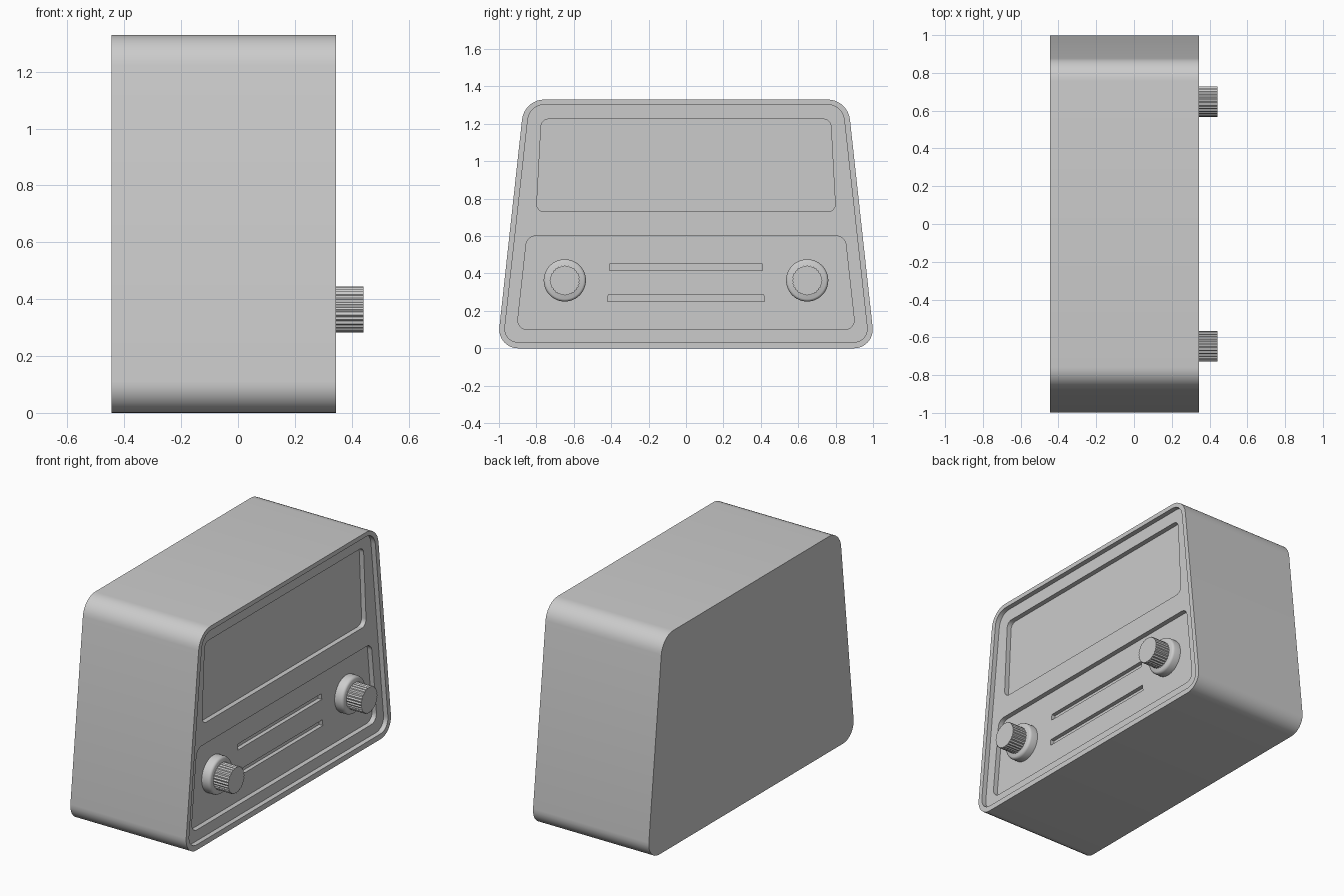
import bpy, bmesh, math
from mathutils import Vector

if "Cube" in bpy.data.objects:
    bpy.data.objects.remove(bpy.data.objects["Cube"])

# The single casing colour
grey = bpy.data.materials.new("plain grey")
grey.use_nodes = True
colour = (0.6, 0.6, 0.6, 1)
grey.diffuse_color = colour
grey.node_tree.nodes["Principled BSDF"].inputs["Base Color"].default_value = colour


def rounded_trapezoid(z0, z1, half0, half1, r0, r1, steps=8):
    """Outline of (y, z) points with filleted corners, counterclockwise from +x."""
    corners = [(-half0, z0, r0), (half0, z0, r0), (half1, z1, r1), (-half1, z1, r1)]
    points = []
    for i, (y, z, r) in enumerate(corners):
        p = Vector((y, z))
        a = (Vector(corners[i - 1][:2]) - p).normalized()
        b = (Vector(corners[(i + 1) % 4][:2]) - p).normalized()
        if r == 0:
            points.append(p)
            continue
        half = a.angle(b) / 2
        centre = p + (a + b).normalized() * r / math.sin(half)
        start = p + a * r / math.tan(half) - centre
        sweep = math.pi - 2 * half
        for k in range(steps + 1):
            t = sweep * k / steps
            c, s = math.cos(t), math.sin(t)
            points.append(centre + Vector((start.x * c - start.y * s,
                                           start.x * s + start.y * c)))
    return points


def loft(name, sections):
    """Join outlines placed at increasing x into a closed solid."""
    bm = bmesh.new()
    rings = [[bm.verts.new((x, y, z)) for y, z in outline] for x, outline in sections]
    n = len(rings[0])
    bm.faces.new(list(reversed(rings[0])))
    bm.faces.new(rings[-1])
    for low, high in zip(rings, rings[1:]):
        for i in range(n):
            j = (i + 1) % n
            bm.faces.new((low[i], low[j], high[j], high[i]))
    bmesh.ops.recalc_face_normals(bm, faces=bm.faces)
    mesh = bpy.data.meshes.new(name)
    bm.to_mesh(mesh)
    bm.free()
    mesh.materials.append(grey)
    obj = bpy.data.objects.new(name, mesh)
    bpy.context.collection.objects.link(obj)
    return obj


def select(obj):
    bpy.ops.object.select_all(action="DESELECT")
    obj.select_set(True)
    bpy.context.view_layer.objects.active = obj


def smooth(obj, degrees=30):
    select(obj)
    bpy.ops.object.shade_smooth_by_angle(angle=math.radians(degrees))


def carve(target, floor, outline):
    """Cut a recess through the fascia down to the given x."""
    cutter = loft("recess_cutter", [(floor, outline), (0.6, outline)])
    cutter.hide_render = True
    select(target)
    mod = target.modifiers.new("recess", "BOOLEAN")
    mod.operation = "DIFFERENCE"
    mod.solver = "EXACT"
    mod.object = cutter
    bpy.ops.object.modifier_apply(modifier=mod.name)
    bpy.data.objects.remove(cutter)


# Cabinet shell
BACK, FRONT = -0.445, 0.345
shell = rounded_trapezoid(0, 1.33, 1.01, 0.865, 0.1, 0.12)
cabinet = loft("cabinet", [(BACK, shell), (FRONT, shell)])

# Fascia behind the rim, then the display window, control panel and slots
FASCIA, PANEL, SLOT = FRONT - 0.03, FRONT - 0.06, FRONT - 0.085
carve(cabinet, FASCIA, rounded_trapezoid(0.033, 1.303, 0.977, 0.837, 0.07, 0.09))
carve(cabinet, PANEL, rounded_trapezoid(0.73, 1.225, 0.8, 0.773, 0.04, 0.04))
carve(cabinet, PANEL, rounded_trapezoid(0.1, 0.6, 0.905, 0.85, 0.05, 0.05))
carve(cabinet, SLOT, rounded_trapezoid(0.415, 0.452, 0.41, 0.405, 0, 0))
carve(cabinet, SLOT, rounded_trapezoid(0.25, 0.287, 0.42, 0.415, 0, 0))
smooth(cabinet)


def circle(cy, cz, radius, count, groove=0):
    """Round outline, with every second point drawn in for a fluted grip."""
    return [(cy + (radius - groove * (i % 2)) * math.cos(math.tau * i / count),
             cz + (radius - groove * (i % 2)) * math.sin(math.tau * i / count))
            for i in range(count)]


# Control knobs with bevelled collars
for side, cy in (("right", -0.648), ("left", 0.648)):
    cz = 0.363
    collar = loft(f"{side}_knob_collar",
                  [(PANEL - 0.01, circle(cy, cz, 0.113, 48)),
                   (FRONT - 0.018, circle(cy, cz, 0.113, 48)),
                   (FRONT - 0.008, circle(cy, cz, 0.109, 48)),
                   (FRONT - 0.003, circle(cy, cz, 0.1, 48))])
    smooth(collar, 45)
    grip = circle(cy, cz, 0.081, 56, 0.005)
    loft(f"{side}_knob", [(FRONT - 0.02, grip), (0.442, grip)])
